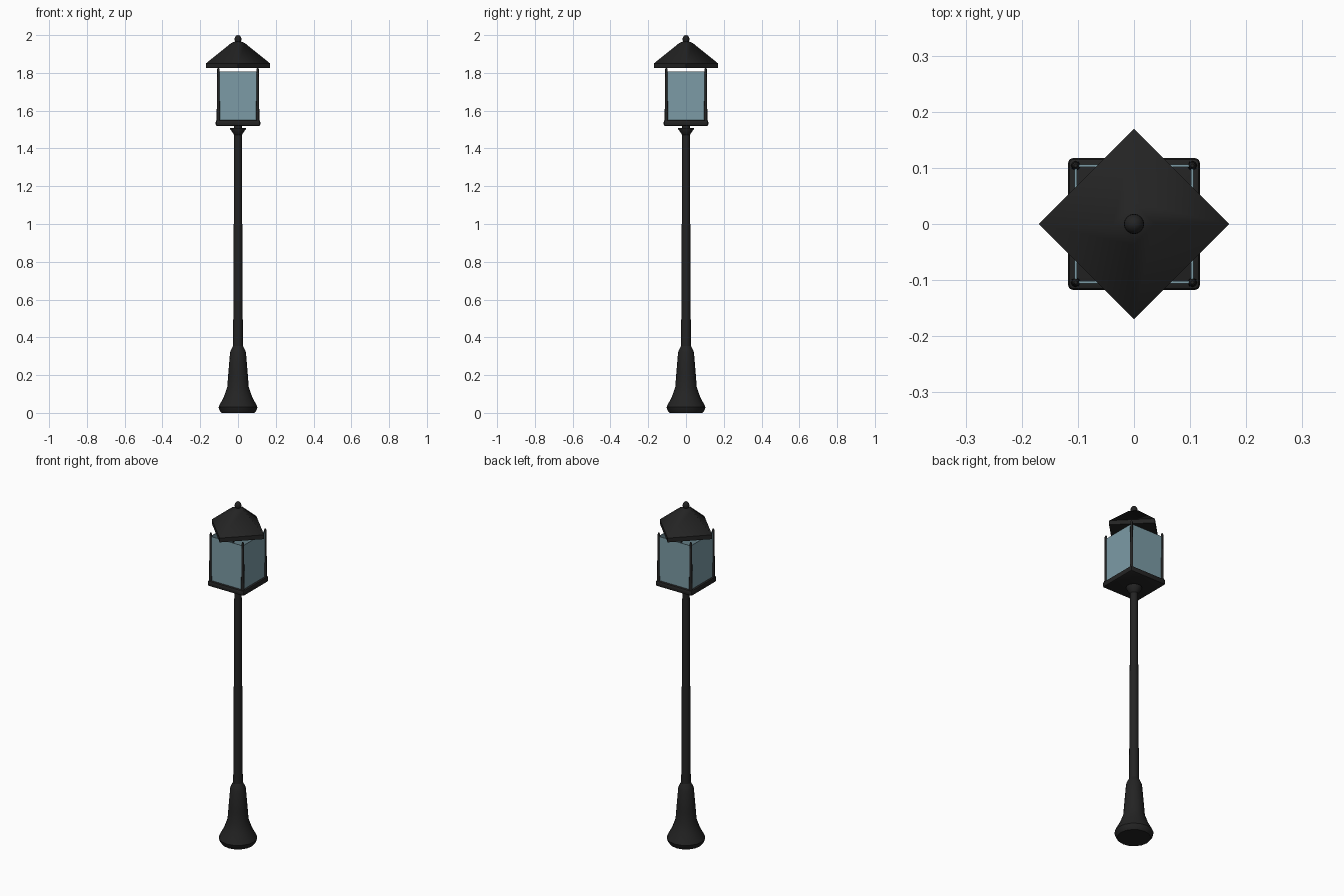
import bpy, bmesh, math

if "Cube" in bpy.data.objects:
    bpy.data.objects.remove(bpy.data.objects["Cube"])

def material(name, rgb):
    m = bpy.data.materials.new(name)
    m.diffuse_color = (*rgb, 1)
    m.use_nodes = True
    m.node_tree.nodes["Principled BSDF"].inputs["Base Color"].default_value = m.diffuse_color
    return m

black = material("black_metal", (0.017, 0.017, 0.017))
glass = material("blue_grey_glass", (0.2, 0.33, 0.38))

def finish(name, bm, mat, angle=35):
    bmesh.ops.recalc_face_normals(bm, faces=bm.faces)
    me = bpy.data.meshes.new(name)
    bm.to_mesh(me)
    bm.free()
    me.materials.append(mat)
    ob = bpy.data.objects.new(name, me)
    bpy.context.collection.objects.link(ob)
    bpy.ops.object.select_all(action='DESELECT')
    ob.select_set(True)
    bpy.context.view_layer.objects.active = ob
    bpy.ops.object.shade_smooth_by_angle(angle=math.radians(angle))
    return ob

def lathe(name, profile, sides, mat, x=0, y=0, angle=35):
    """Closed solid of revolution from (radius, height) points."""
    bm = bmesh.new()
    rings = [[bm.verts.new((x + r * math.cos(2 * math.pi * i / sides),
                            y + r * math.sin(2 * math.pi * i / sides), z))
              for i in range(sides)] for r, z in profile]
    for a, b in zip(rings, rings[1:]):
        for i in range(sides):
            j = (i + 1) % sides
            bm.faces.new((a[i], a[j], b[j], b[i]))
    bm.faces.new(rings[0])
    bm.faces.new(rings[-1])
    return finish(name, bm, mat, angle)

def box(name, centre, size, mat, bevel=0):
    bm = bmesh.new()
    bmesh.ops.create_cube(bm, size=1)
    for v in bm.verts:
        v.co = [c + s * k for c, s, k in zip(centre, size, v.co)]
    if bevel:
        bmesh.ops.bevel(bm, geom=bm.edges[:], offset=bevel, segments=2,
                        profile=0.5, affect='EDGES')
    return finish(name, bm, mat)

# Flared foot
lathe("foot", [(0.088, 0), (0.097, 0.012), (0.103, 0.03), (0.096, 0.045),
               (0.075, 0.085), (0.057, 0.135), (0.052, 0.2), (0.042, 0.32),
               (0.036, 0.335), (0.026, 0.355)], 16, black)

# Tapered pole and the collar under the lantern
lathe("pole", [(0.026, 0.33), (0.02, 1.48), (0.02, 1.53)], 16, black)
lathe("collar", [(0.02, 1.472), (0.025, 1.478), (0.042, 1.503), (0.042, 1.509)], 16, black)

# Lantern tray
box("lantern_tray", (0, 0, 1.534), (0.236, 0.236, 0.033), black, 0.01)

# Corner posts
for sx in (-1, 1):
    for sy in (-1, 1):
        lathe("corner_post", [(0.009, 1.54), (0.008, 1.68), (0.0065, 1.82), (0.003, 1.829)],
              8, black, sx * 0.104, sy * 0.104, 50)

# Glass panes
for s in (-1, 1):
    box("glass_pane_y", (0, s * 0.104, 1.676), (0.204, 0.004, 0.264), glass)
    box("glass_pane_x", (s * 0.104, 0, 1.676), (0.004, 0.204, 0.264), glass)

# Four-sided roof, turned 45 degrees to the lantern, with a softly shaded slope
roof = lathe("roof", [(0.17, 1.825), (0.17, 1.85), (0.037, 1.957), (0.012, 1.968)], 4, black)
for e in roof.data.edges:
    z = [roof.data.vertices[v].co.z for v in e.vertices]
    if min(z) > 1.84 and max(z) - min(z) > 0.005:
        e.use_edge_sharp = False

# Finial
bm = bmesh.new()
bmesh.ops.create_uvsphere(bm, u_segments=16, v_segments=10, radius=0.018)
for v in bm.verts:
    v.co.z = v.co.z * 1.2 + 1.9784
finish("finial", bm, black)
